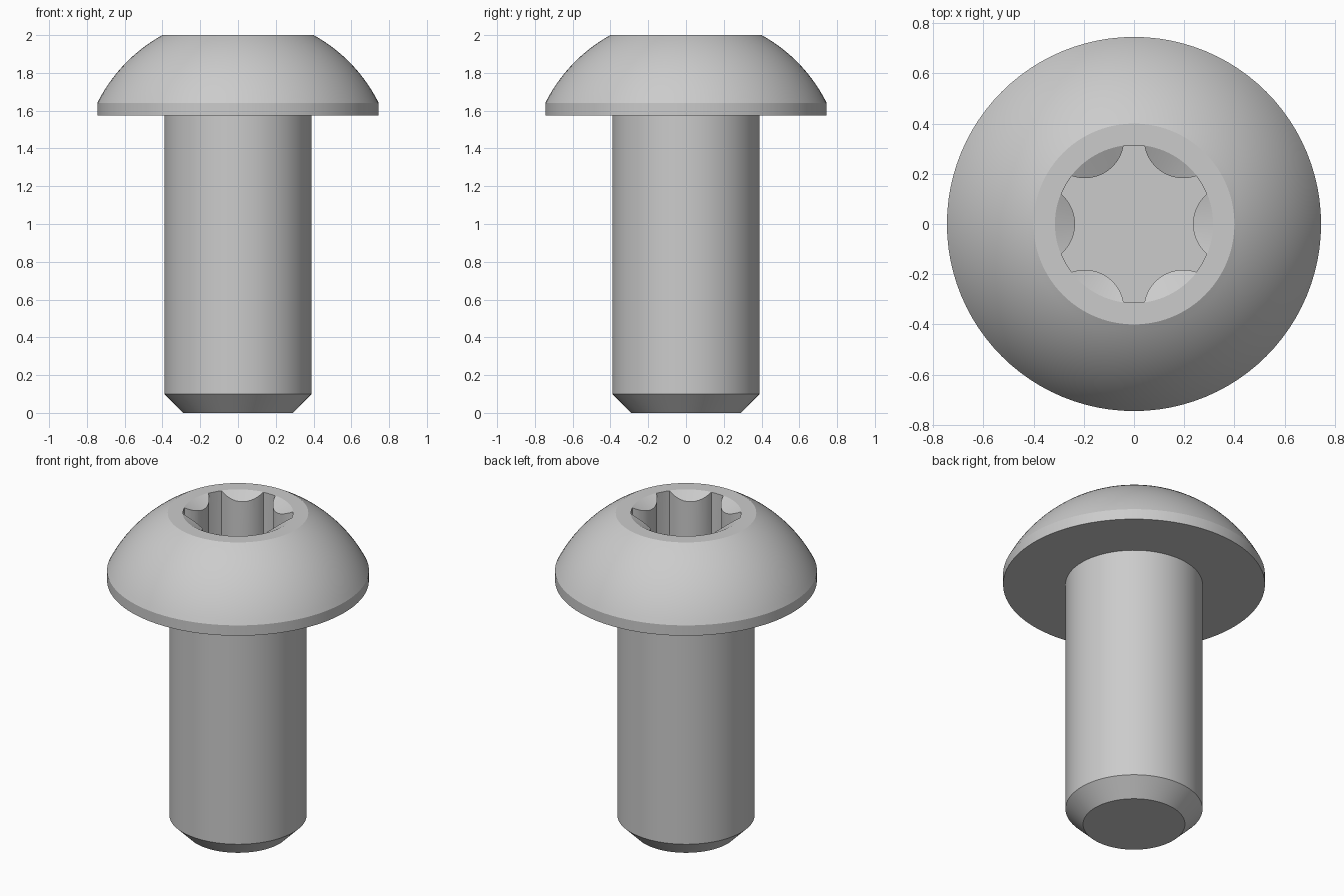
import bpy, bmesh
from math import sin, cos, pi, radians, sqrt, atan2

if "Cube" in bpy.data.objects:
    bpy.data.objects.remove(bpy.data.objects["Cube"], do_unlink=True)

steel = bpy.data.materials.new("grey_steel")
steel.use_nodes = True
grey = (0.6, 0.6, 0.6, 1)
steel.diffuse_color = grey
steel.node_tree.nodes["Principled BSDF"].inputs["Base Color"].default_value = grey


def finish(name, bm):
    bmesh.ops.remove_doubles(bm, verts=bm.verts, dist=1e-5)
    bmesh.ops.recalc_face_normals(bm, faces=bm.faces)
    mesh = bpy.data.meshes.new(name)
    bm.to_mesh(mesh)
    bm.free()
    mesh.materials.append(steel)
    ob = bpy.data.objects.new(name, mesh)
    bpy.context.collection.objects.link(ob)
    return ob


def lathe(name, profile, steps=96):
    """Turn a list of (radius, height) points around the z axis."""
    bm = bmesh.new()
    verts = [bm.verts.new((r, 0, z)) for r, z in profile]
    edges = [bm.edges.new(pair) for pair in zip(verts, verts[1:])]
    bmesh.ops.spin(bm, geom=verts + edges, cent=(0, 0, 0), axis=(0, 0, 1),
                   angle=2 * pi, steps=steps, use_merge=False)
    return finish(name, bm)


def smooth(ob):
    bpy.ops.object.select_all(action="DESELECT")
    ob.select_set(True)
    bpy.context.view_layer.objects.active = ob
    bpy.ops.object.shade_smooth_by_angle(angle=radians(25))


# Shank with chamfered tip
shank = lathe("shank", [(0, 0), (0.29, 0), (0.39, 0.1), (0.39, 1.575)])

# Domed head: spherical crown, short vertical rim, shallow countersink on top
UNDER, RIM_Z, TOP = 1.575, 1.64, 2.0
RIM_R, FLAT_R, MOUTH_R = 0.745, 0.4, 0.315
DOME_Z = 1.271
dome_r = sqrt(FLAT_R ** 2 + (TOP - DOME_Z) ** 2)
a0 = atan2(RIM_Z - DOME_Z, RIM_R)
a1 = atan2(TOP - DOME_Z, FLAT_R)
crown = []
for i in range(17):
    a = a0 + (a1 - a0) * i / 16
    crown.append((dome_r * cos(a), DOME_Z + dome_r * sin(a)))
head = lathe("head", [(0, UNDER), (RIM_R, UNDER)] + crown
             + [(MOUTH_R, TOP), (0, TOP - MOUTH_R * 0.5)])

# Six-lobed socket cutter: flat-ended lobes between round flutes
LOBE_R, FLUTE_R, FLUTE_C = 0.313, 0.157, 0.392
FLOOR_Z = 1.72
c = (FLUTE_C ** 2 + FLUTE_R ** 2 - LOBE_R ** 2) / (2 * FLUTE_C * FLUTE_R)
swing = atan2(sqrt(1 - c * c), c)
outline = []
for k in range(6):
    turn = k * pi / 3
    for i in range(17):
        a = turn + pi + swing * (1 - i / 8)
        outline.append((FLUTE_C * cos(turn) + FLUTE_R * cos(a),
                        FLUTE_C * sin(turn) + FLUTE_R * sin(a)))
    # rounded lobe end between neighbouring flutes
    start = atan2(outline[-1][1], outline[-1][0])
    half = (turn + pi / 6 - start + pi) % (2 * pi) - pi
    for i in range(1, 4):
        a = start + half * i / 2
        outline.append((LOBE_R * cos(a), LOBE_R * sin(a)))

bm = bmesh.new()
base = bm.faces.new([bm.verts.new((x, y, FLOOR_Z)) for x, y in outline])
bm.normal_update()
walls = bmesh.ops.extrude_face_region(bm, geom=[base], use_keep_orig=True)
bmesh.ops.translate(bm, vec=(0, 0, 0.5),
                    verts=[g for g in walls["geom"] if isinstance(g, bmesh.types.BMVert)])
cutter = finish("socket_cutter", bm)
cutter.hide_render = True

# Cut the socket into the head
cut = head.modifiers.new("socket", "BOOLEAN")
cut.operation = "DIFFERENCE"
cut.solver = "EXACT"
cut.object = cutter
bpy.ops.object.select_all(action="DESELECT")
head.select_set(True)
bpy.context.view_layer.objects.active = head
bpy.ops.object.modifier_apply(modifier=cut.name)
bpy.data.objects.remove(cutter, do_unlink=True)

for part in (shank, head):
    smooth(part)
